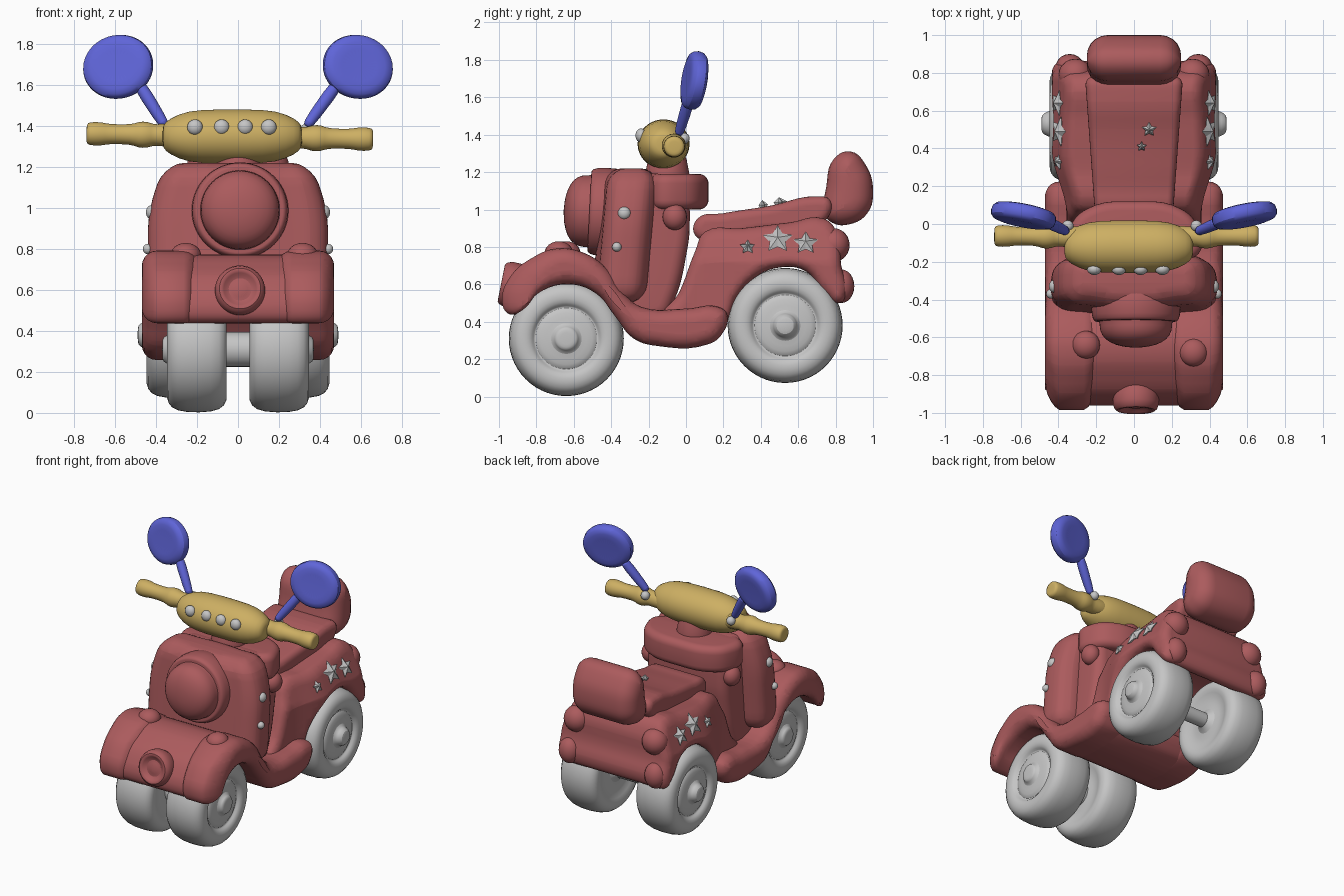
import bpy, bmesh, math
from mathutils import Vector, Matrix

if "Cube" in bpy.data.objects:
    bpy.data.objects.remove(bpy.data.objects["Cube"], do_unlink=True)


def material(name, rgb):
    m = bpy.data.materials.new(name)
    m.use_nodes = True
    m.diffuse_color = (*rgb, 1)
    m.node_tree.nodes["Principled BSDF"].inputs["Base Color"].default_value = (*rgb, 1)
    return m


RED = material("clay red", (0.41, 0.105, 0.11))
GREY = material("light grey", (0.56, 0.56, 0.56))
YELLOW = material("mustard yellow", (0.61, 0.43, 0.125))
BLUE = material("violet blue", (0.115, 0.13, 0.69))


def smooth(ob, angle):
    bpy.ops.object.select_all(action='DESELECT')
    ob.select_set(True)
    bpy.context.view_layer.objects.active = ob
    bpy.ops.object.shade_smooth_by_angle(angle=math.radians(angle))


def add_mesh(name, bm, mat, subdiv=0, is_smooth=True):
    bmesh.ops.recalc_face_normals(bm, faces=bm.faces)
    me = bpy.data.meshes.new(name)
    bm.to_mesh(me)
    bm.free()
    me.materials.append(mat)
    ob = bpy.data.objects.new(name, me)
    bpy.context.collection.objects.link(ob)
    if is_smooth:
        smooth(ob, 60)
    if subdiv:
        mod = ob.modifiers.new("Subdivision", 'SUBSURF')
        mod.levels = mod.render_levels = subdiv
    return ob


def slab(name, pts, lo, hi, axis, bevel, mat, warp=None):
    """Smooth closed outline swept along x or z with rounded rims."""
    cu = bpy.data.curves.new(name, 'CURVE')
    cu.dimensions, cu.fill_mode = '2D', 'BOTH'
    cu.resolution_u, cu.bevel_resolution = 5, 4
    cu.extrude, cu.bevel_depth = (hi - lo) / 2 - bevel, bevel
    cu.offset = -bevel
    sp = cu.splines.new('BEZIER')
    sp.bezier_points.add(len(pts) - 1)
    sp.use_cyclic_u = True
    for bp, (a, b) in zip(sp.bezier_points, pts):
        bp.co = (a, b, 0)
        bp.handle_left_type = bp.handle_right_type = 'AUTO'
    tmp = bpy.data.objects.new(name + "_outline", cu)
    bpy.context.collection.objects.link(tmp)
    bpy.context.view_layer.update()
    me = bpy.data.meshes.new_from_object(tmp.evaluated_get(bpy.context.evaluated_depsgraph_get()))
    bpy.data.objects.remove(tmp, do_unlink=True)
    bm = bmesh.new()
    bm.from_mesh(me)
    bpy.data.meshes.remove(me)
    bmesh.ops.remove_doubles(bm, verts=bm.verts, dist=0.0005)
    mid = (lo + hi) / 2
    for v in bm.verts:
        a, b, c = v.co
        v.co = (c + mid, a, b) if axis == 'X' else (a, b, c + mid)
    if warp:
        # Cut a grid first so that the broad sides bend evenly
        for normal in ((0, 1, 0), (0, 0, 1)):
            for k in range(-20, 27):
                bmesh.ops.bisect_plane(bm, geom=bm.verts[:] + bm.edges[:] + bm.faces[:], dist=1e-5,
                                       plane_co=Vector(normal) * k * .05, plane_no=normal)
        for v in bm.verts:
            v.co = warp(*v.co)
    return add_mesh(name, bm, mat)


def lathe(name, profile, loc, axis, mat, scale=(1, 1, 1), subdiv=1):
    """Profile of (distance, radius) pairs turned about an axis."""
    bm = bmesh.new()
    vs = [bm.verts.new((r, 0, t)) for t, r in profile]
    es = [bm.edges.new(p) for p in zip(vs, vs[1:])]
    bmesh.ops.spin(bm, geom=vs + es, axis=(0, 0, 1), cent=(0, 0, 0),
                   angle=math.tau, steps=28, use_merge=True)
    bmesh.ops.remove_doubles(bm, verts=bm.verts, dist=0.0001)
    turn = Vector((0, 0, 1)).rotation_difference(Vector(axis)).to_matrix().to_4x4()
    bm.transform(Matrix.Translation(loc) @ turn @ Matrix.Diagonal((*scale, 1)))
    return add_mesh(name, bm, mat, subdiv)


def ball(name, loc, radii, mat):
    bm = bmesh.new()
    bmesh.ops.create_uvsphere(bm, u_segments=20, v_segments=12, radius=1)
    bm.transform(Matrix.Translation(loc) @ Matrix.Diagonal((*radii, 1)))
    return add_mesh(name, bm, mat)


def star(name, loc, radius, normal):
    bm = bmesh.new()
    rim = [bm.verts.new((math.sin(k * math.pi / 5) * r, math.cos(k * math.pi / 5) * r, 0))
           for k in range(10) for r in [radius * (0.52 if k % 2 else 1)]]
    for h in (0.025, -0.04):
        tip = bm.verts.new((0, 0, h))
        for k in range(10):
            bm.faces.new((rim[k], rim[(k + 1) % 10], tip))
    turn = Vector(normal).to_track_quat('Z', 'Y').to_matrix().to_4x4()
    bm.transform(Matrix.Translation(loc) @ turn)
    return add_mesh(name, bm, GREY, is_smooth=False)


# Front mudguards sweeping down into the floorboard
rail = [(-.99, .5), (-.94, .65), (-.83, .74), (-.7, .79), (-.55, .77), (-.42, .68), (-.33, .55),
        (-.24, .48), (0, .47), (.17, .48), (.22, .44), (.19, .33), (.12, .28), (-.15, .27),
        (-.28, .31), (-.38, .43), (-.48, .55), (-.63, .6), (-.8, .55), (-.89, .46), (-.95, .44)]


def round_front(x, y, z):
    edge = max(0, abs(abs(x) - .33) - .03) / .11
    return x, y + .07 * edge ** 2 * min(max((-.6 - y) / .3, 0), 1), z


slab("mudguard_centre_and_floor", rail, -.3, .3, 'X', .03, RED,
     warp=lambda x, y, z: (x, y * .97, z - .02 * min(max((z - .45) * 10, 0), 1)))
for side, s in (("right", -1), ("left", 1)):
    lo, hi = sorted((s * .19, s * .47))
    slab(side + "_mudguard_and_footboard", rail, lo, hi, 'X', .075, RED, warp=round_front)

# Leg shield, steering box and dash
shield = [(-.44, -.32), (-.41, -.42), (-.25, -.46), (0, -.48), (.25, -.46), (.41, -.42),
          (.44, -.32), (.4, -.22), (.2, -.19), (-.2, -.19), (-.4, -.22)]
slab("leg_shield", shield, .5, 1.22, 'Z', .1, RED,
     warp=lambda x, y, z: (x * (1 - 1.7 * max(0, z - .87) ** 2), y + .09 * (z - .8), z))
slab("steering_box", [(-.3, .42), (-.32, .8), (-.28, 1.15), (-.1, 1.18), (0, 1.08), (.02, .93),
                      (0, .75), (-.06, .52), (-.12, .42)], -.32, .32, 'X', .07, RED)
slab("dash_shelf", [(-.34, -.16), (-.34, -.02), (-.25, .08), (0, .12), (.25, .08), (.34, -.02),
                    (.34, -.16), (0, -.2)], 1.0, 1.19, 'Z', .05, RED)
lathe("steering_neck", [(0, 0), (0, .14), (.1, .11), (.2, .1), (.2, 0)], (0, -.1, 1.12),
      (0, 0, 1), RED)


# Rear body, seat and backrest
def flare(x, y, z):
    k = min(max((y - .05) / .35, 0), 1)
    lean = 1 - .85 * max(0, z - .72)
    return x * (.82 + .18 * k * k * (3 - 2 * k)) * lean, y, z


slab("rear_body", [(-.12, .42), (-.04, .55), (.05, .78), (.1, .88), (.3, .9), (.55, .93), (.74, .95),
                   (.81, .87), (.83, .7), (.86, .56), (.82, .5), (.74, .55), (.64, .67),
                   (.5, .69), (.36, .63), (.27, .53), (.21, .4), (.1, .35)],
     -.435, .435, 'X', .06, RED, warp=flare)
slab("seat", [(.05, .86), (.06, .95), (.2, .98), (.45, 1.02), (.7, 1.07), (.77, 1.05), (.76, .96),
              (.68, .91), (.4, .88), (.15, .84)], -.26, .26, 'X', .045, RED,
     warp=lambda x, y, z: (x * (.78 + .28 * y), y, z))
slab("backrest", [(.74, .98), (.75, 1.12), (.79, 1.27), (.88, 1.31), (.96, 1.24), (1, 1.1),
                  (.97, .98), (.87, .92), (.78, .93)], -.25, .25, 'X', .11, RED)

# Headlight and nose horn
lathe("headlight", [(-.1, 0), (-.1, .24), (.06, .24), (.11, .23), (.12, .21), (.11, .192),
                    (.14, .195), (.19, .185), (.23, .14), (.25, .07), (.255, 0)], (0.01, -.4, .985),
      (0, -1, .05), RED)
lathe("nose_horn", [(-.08, 0), (-.08, .12), (.04, .13), (.07, .1), (.06, .08), (.035, .06),
                    (.06, 0)], (.01, -.925, .595), (0, -1, .2), RED)

# Tyre, rim recess and hub from the inner to the outer face
wheel = [(-.17, 0), (-.17, .05), (-.12, .07), (-.12, .18), (-.15, .22), (-.14, .28), (-.08, .31),
         (.06, .312), (.13, .29), (.15, .24), (.145, .19), (.12, .175), (.115, .165), (.135, .15),
         (.135, .07), (.16, .065)]
for end, x, y, z, hub, shaft in (("front", .2, -.64, .31, .17, .085), ("rear", .3, .53, .38, .19, .05)):
    for side, s in (("right", -1), ("left", 1)):
        lathe(f"{end}_{side}_wheel", wheel + [(hub, .05), (hub, 0)], (s * x, y, z), (s, 0, 0), GREY)
    lathe(end + "_axle", [(-x, 0), (-x, shaft), (x, shaft), (x, 0)], (0, y, z), (1, 0, 0), GREY,
          subdiv=0)

# Lamps, rivets and stars on both sides
for side, s in (("right", -1), ("left", 1)):
    ball(side + "_front_indicator", (s * .285 + .03, -.66 - s * .02, .77), (.075, .075, .06), RED)
    ball(side + "_box_knob", (s * .32, -.06, .96), (.06, .065, .07), RED)
    ball(side + "_tail_light", (s * .31, .79, .81), (.09, .085, .09), RED)
    ball(side + "_reversing_light", (s * .34, .83, .59), (.075, .07, .09), RED)
    ball(side + "_upper_rivet", (s * .42, -.33, .98), (.03, .035, .035), GREY)
    ball(side + "_lower_rivet", (s * .44, -.37, .8), (.025, .025, .025), GREY)
    ball(side + "_bar_knob", (s * .34 - .01, -.01, 1.38), (.03, .03, .03), GREY)
    for k, (x, y, z, r) in enumerate(((.4, .33, .8, .045), (.398, .49, .84, .085),
                                      (.405, .64, .82, .07))):
        star(f"{side}_star_{k + 1}", (s * x, y, z), r, (s, 0, .5))
star("seat_star_large", (.08, .5, 1.04), .04, (0, -.1, 1))
star("seat_star_small", (.04, .41, 1.025), .028, (0, -.1, 1))

# Handlebar
lathe("handlebar_body", [(-.34, 0), (-.34, .06), (-.31, .09), (-.22, .135), (-.08, .14), (.08, .14),
                         (.22, .135), (.31, .09), (.34, .06), (.34, 0)], (-.028, -.12, 1.35),
      (1, 0, 0), YELLOW, scale=(.95, 1, 1))
grip = [(.22, 0), (.22, .06), (.34, .055), (.37, .05), (.4, .065), (.45, .065), (.47, .048),
        (.6, .048), (.62, .058), (.69, .058), (.7, .045), (.7, 0)]
for side, s in (("right", -1), ("left", 1)):
    lathe(side + "_grip", grip, (-.04, -.07, 1.35), (s, .01, -.02 * s), YELLOW)
for k, x in enumerate((-.21, -.08, .035, .15)):
    ball(f"bar_lamp_{k + 1}", (x, -.24, 1.395), (.038, .03, .038), GREY)

# Mirrors
for side, s in (("right", -1), ("left", 1)):
    foot, top = Vector((s * .345 - .01, -.04, 1.4)), Vector((s * .48, .02, 1.6))
    n = (top - foot).length
    lathe(side + "_mirror_stalk", [(0, 0), (0, .027), (n * .5, .03), (n, .034), (n, 0)], foot,
          (top - foot).normalized(), BLUE)
    lathe(side + "_mirror", [(-.04, 0), (-.05, .14), (-.03, .178), (.03, .178), (.05, .14),
                             (.04, 0)], (s * .585, .045, 1.69),
          Vector((.2 * s, -.98, .16)).normalized(), BLUE, scale=(1, .9, 1))
